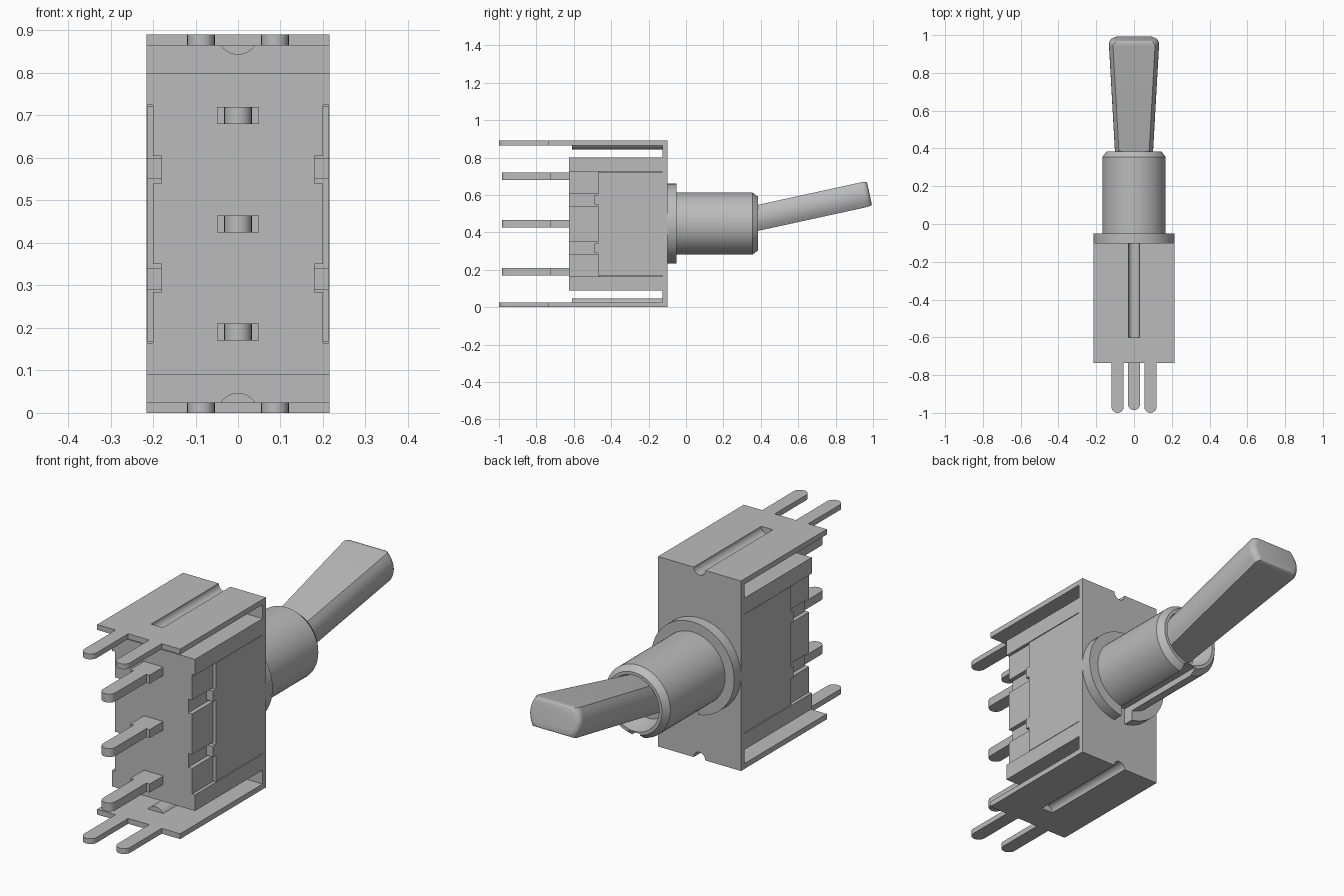
import bpy, bmesh
from math import sin, cos, pi, radians
from mathutils import Vector

if "Cube" in bpy.data.objects:
    bpy.data.objects.remove(bpy.data.objects["Cube"], do_unlink=True)

grey = bpy.data.materials.new("plain grey")
grey.use_nodes = True
grey.diffuse_color = (0.5, 0.5, 0.5, 1)
grey.node_tree.nodes["Principled BSDF"].inputs["Base Color"].default_value = (0.5, 0.5, 0.5, 1)

MID = 0.445      # height of the centre line
HALF = 0.215     # half width of the housing


def finish(name, bm):
    bmesh.ops.remove_doubles(bm, verts=bm.verts, dist=1e-5)
    bmesh.ops.recalc_face_normals(bm, faces=bm.faces)
    me = bpy.data.meshes.new(name)
    bm.to_mesh(me)
    bm.free()
    me.materials.append(grey)
    ob = bpy.data.objects.new(name, me)
    bpy.context.collection.objects.link(ob)
    smooth(ob)
    return ob


def smooth(ob):
    ob.data.shade_smooth()
    ob.data.set_sharp_from_angle(angle=radians(32))


def prism(name, outline, lo, hi, place):
    """Extrude a 2D outline from lo to hi; place maps (u, v, w) to x, y, z."""
    bm = bmesh.new()
    face = bm.faces.new([bm.verts.new(place(u, v, lo)) for u, v in outline])
    ext = bmesh.ops.extrude_face_region(bm, geom=[face])
    shift = Vector(place(0, 0, hi)) - Vector(place(0, 0, lo))
    verts = [g for g in ext["geom"] if isinstance(g, bmesh.types.BMVert)]
    bmesh.ops.translate(bm, verts=verts, vec=shift)
    return finish(name, bm)


def along_x(u, v, w): return (w, u, v)
def along_y(u, v, w): return (u, w, v)
def along_z(u, v, w): return (u, v, w)


def box(name, x, y, z):
    rect = [(x[0], y[0]), (x[1], y[0]), (x[1], y[1]), (x[0], y[1])]
    return prism(name, rect, z[0], z[1], along_z)


def rod(name, r, z, y0, y1):
    n = 32
    ring = [(r * cos(2 * pi * i / n), z + r * sin(2 * pi * i / n)) for i in range(n)]
    return prism(name, ring, y0, y1, along_y)


def lathe(name, profile, n=64):
    """Turn (radius, y) points about the bushing axis."""
    bm = bmesh.new()
    rings = [[bm.verts.new((r * cos(2 * pi * i / n), y, MID + r * sin(2 * pi * i / n)))
              for i in range(n)] for r, y in profile]
    for a, b in zip(rings, rings[1:]):
        for i in range(n):
            j = (i + 1) % n
            bm.faces.new((a[i], a[j], b[j], b[i]))
    bm.faces.new(rings[0])
    bm.faces.new(rings[-1])
    return finish(name, bm)


def combine(ob, tool, operation):
    mod = ob.modifiers.new("combine", "BOOLEAN")
    mod.object, mod.operation, mod.solver = tool, operation, "EXACT"
    dg = bpy.context.evaluated_depsgraph_get()
    me = bpy.data.meshes.new_from_object(ob.evaluated_get(dg))
    ob.modifiers.clear()
    ob.data = me
    bpy.data.objects.remove(tool, do_unlink=True)
    smooth(ob)


def terminal(name, cx, cz, start, tip, r, thick, shoulder=None):
    """Flat pin with a round tip and an optional wide shoulder."""
    pts = [(cx + r * cos(a), tip + r + r * sin(a))
           for a in [pi + pi * i / 12 for i in range(13)]]
    if shoulder:
        w, y = shoulder
        pts += [(cx + r, y), (cx + w, y), (cx + w, start), (cx - w, start), (cx - w, y), (cx - r, y)]
    else:
        pts += [(cx + r, start), (cx - r, start)]
    prism(name, pts, cz - thick / 2, cz + thick / 2, along_z)


# Folded metal bracket with a pressed rib in each flange
TOP, T = 0.89, 0.025
channel = [(-0.735, 0), (-0.1, 0), (-0.1, TOP), (-0.735, TOP), (-0.735, TOP - T),
           (-0.125, TOP - T), (-0.125, T), (-0.735, T)]
bracket = prism("bracket", channel, -HALF, HALF, along_x)
for z, inner in ((0.0, 1), (TOP, -1)):
    arc = [(0.047 * cos(pi * i / 16), z + inner * (0.001 + 0.046 * sin(pi * i / 16)))
           for i in range(17)]
    combine(bracket, prism("rib", arc, -0.61, -0.11, along_y), "UNION")
    combine(bracket, rod("groove_cutter", 0.03, z, -0.6, 0), "DIFFERENCE")
for level, z in (("lower", T / 2), ("upper", TOP - T / 2)):
    for side, x in (("left", 0.087), ("right", -0.087)):
        terminal(f"{level}_{side}_bracket_leg", x, z, -0.73, -1.0, 0.0325, T)

# Housing: core, full width end strips and side covers
box("housing_core", (-0.18, 0.18), (-0.625, -0.125), (0.092, 0.798))
box("housing_top_strip", (-HALF, HALF), (-0.625, -0.125), (0.725, 0.8))
box("housing_bottom_strip", (-HALF, HALF), (-0.625, -0.125), (0.09, 0.165))
for side, s in (("left", 1), ("right", -1)):
    def slab(name, a, b, y, z):
        box(f"{side}_{name}", sorted((s * a, s * b)), y, z)
    slab("cover", 0.17, HALF - 0.001, (-0.47, -0.125), (0.168, 0.722))
    for part, z in (("upper", (0.605, 0.726)), ("middle", (0.35, 0.54)), ("lower", (0.164, 0.285))):
        slab(f"{part}_front_block", 0.17, 0.2, (-0.625, -0.46), z)
    for part, z in (("upper", (0.55, 0.6)), ("lower", (0.29, 0.34))):
        slab(f"{part}_cover_tab", 0.17, HALF - 0.001, (-0.49, -0.46), z)

# Row of switch terminals
for name, z in (("lower", 0.19), ("middle", MID), ("upper", 0.7)):
    terminal(f"{name}_terminal", 0, z, -0.61, -0.985, 0.0325, 0.04, (0.05, -0.725))

# Mounting collar and hollow bushing, both with a keyway underneath
collar = lathe("collar", [(0.215, -0.11), (0.215, -0.05)])
bushing = lathe("bushing", [(0.1675, -0.06), (0.1675, 0.355), (0.145, 0.385),
                            (0.13, 0.385), (0.11, 0.28)])
for part in (collar, bushing):
    combine(part, box("keyway_cutter", (-0.03, 0.03), (-0.1, 0.5), (0.2, 0.31)), "DIFFERENCE")

# Tilted paddle lever, flat above and below with bowed sides
tilt = radians(12.3)
axis = Vector((0, cos(tilt), sin(tilt)))
up = Vector((0, -sin(tilt), cos(tilt)))
root = Vector((0, 0.385, 0.4775))


def lever_ring(bm, dist, inset):
    w = 0.101 + 0.055 * dist - inset
    h = 0.068 - inset * 0.3
    pts = []
    for s in (1, -1):
        for i in range(9):
            t = -1 + i / 4
            pts.append((s * (w - 0.022 * t * t), s * h * t))
    return [bm.verts.new(root + axis * dist + Vector((x, 0, 0)) + up * v) for x, v in pts]


bm = bmesh.new()
length = 0.61
stations = [(-0.11, 0), (length - 0.03, 0)]
stations += [(length - 0.03 * (1 - sin(a)), 0.03 * (1 - cos(a)))
             for a in [pi / 2 * i / 5 for i in range(1, 6)]]
rings = [lever_ring(bm, d, k) for d, k in stations]
for a, b in zip(rings, rings[1:]):
    for i in range(len(a)):
        j = (i + 1) % len(a)
        bm.faces.new((a[i], a[j], b[j], b[i]))
bm.faces.new(rings[0])
bm.faces.new(rings[-1])
finish("lever", bm)
